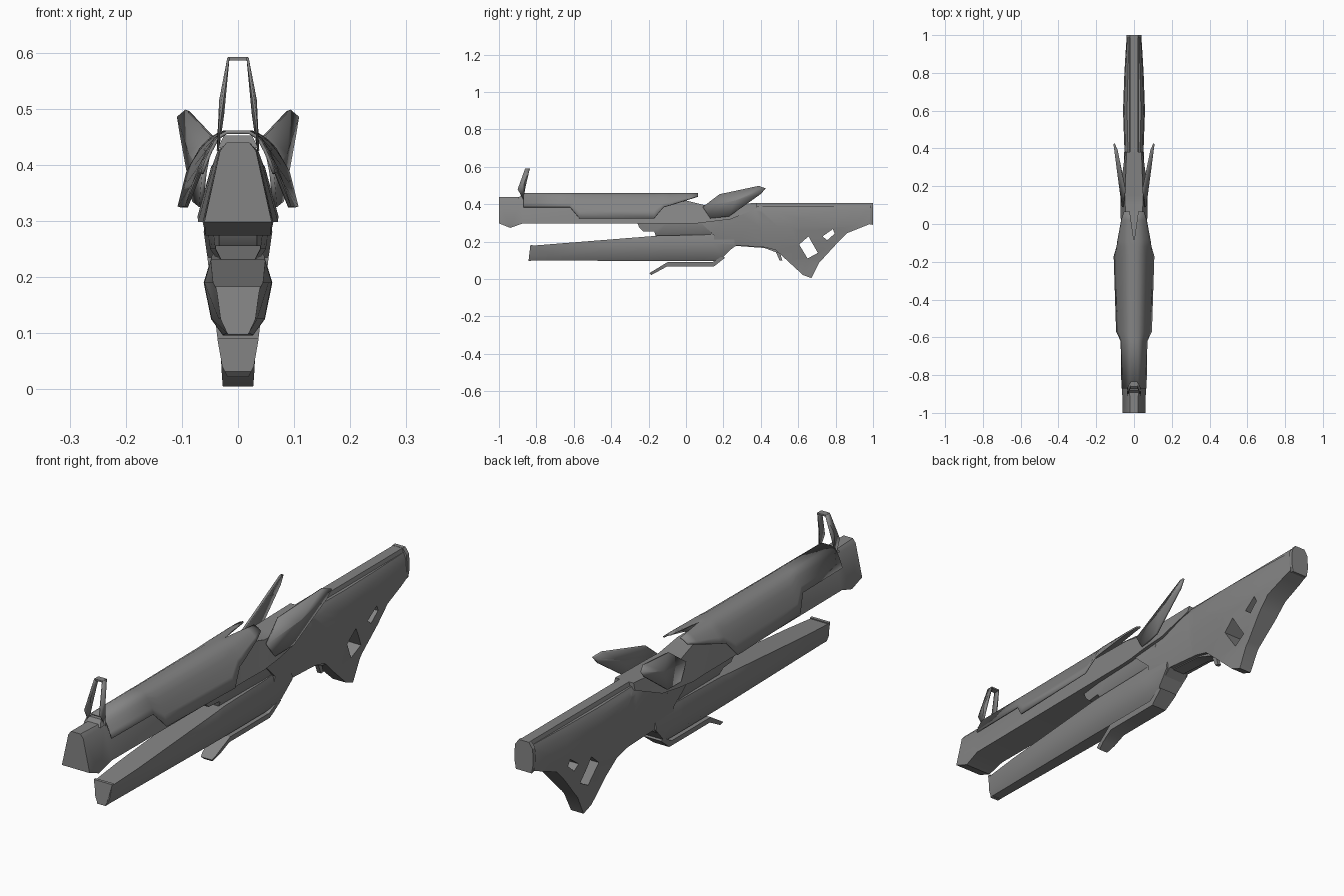
import bpy, bmesh
from mathutils import Vector

cube = bpy.data.objects.get("Cube")
if cube:
    bpy.data.objects.remove(cube)

grey = bpy.data.materials.new("gunmetal grey")
grey.use_nodes = True
COLOUR = (0.23, 0.23, 0.23, 1)
grey.diffuse_color = COLOUR
grey.node_tree.nodes["Principled BSDF"].inputs["Base Color"].default_value = COLOUR


def lerp(table, t):
    """Piecewise linear lookup in a sorted list of (position, value)."""
    if t <= table[0][0]:
        return table[0][1]
    for (a, u), (b, v) in zip(table, table[1:]):
        if t <= b:
            return u + (v - u) * (t - a) / (b - a)
    return table[-1][1]


def finish(name, bm, angle=0.5):
    bmesh.ops.recalc_face_normals(bm, faces=bm.faces)
    mesh = bpy.data.meshes.new(name)
    bm.to_mesh(mesh)
    bm.free()
    mesh.materials.append(grey)
    ob = bpy.data.objects.new(name, mesh)
    bpy.context.collection.objects.link(ob)
    bpy.ops.object.select_all(action='DESELECT')
    ob.select_set(True)
    bpy.context.view_layer.objects.active = ob
    bpy.ops.object.shade_smooth_by_angle(angle=angle)
    return ob


def slab(name, outline, by_z, by_y=((0, 1),), holes=()):
    """Side outline (y, z), with holes, widened to a half width of by_z(z) * by_y(y)."""
    bm = bmesh.new()
    for loop in (outline, *holes):
        vs = [bm.verts.new((-1, y, z)) for y, z in loop]
        for a, b in zip(vs, vs[1:] + vs[:1]):
            bm.edges.new((a, b))
    bmesh.ops.triangle_fill(bm, edges=bm.edges[:], use_beauty=True, normal=(1, 0, 0))
    ext = bmesh.ops.extrude_face_region(bm, geom=bm.faces[:])
    moved = [g for g in ext["geom"] if isinstance(g, bmesh.types.BMVert)]
    bmesh.ops.translate(bm, verts=moved, vec=(2, 0, 0))
    # Section cuts let the sides follow the width tables
    cuts = [((0, 0, z), (0, 0, 1)) for z, _ in by_z] + [((0, y, 0), (0, 1, 0)) for y, _ in by_y]
    for co, no in cuts:
        bmesh.ops.bisect_plane(bm, geom=bm.verts[:] + bm.edges[:] + bm.faces[:],
                               plane_co=co, plane_no=no, dist=1e-5)
    for v in bm.verts:
        v.co.x *= lerp(by_z, v.co.z) * lerp(by_y, v.co.y)
    return finish(name, bm)


def plate(name, points, thick):
    """Thin faceted plate on +x, mirrored to -x."""
    bm = bmesh.new()
    vs = [bm.verts.new(p) for p in points]
    mid = bm.verts.new(sum((Vector(p) for p in points), Vector()) / len(points) + Vector((0.006, 0, 0)))
    for a, b in zip(vs, vs[1:] + vs[:1]):
        bm.faces.new((a, b, mid))
    return thicken(finish(name, bm, 0.2), thick)


def thicken(ob, thick, offset=0):
    mirror = ob.modifiers.new("mirror", 'MIRROR')
    mirror.merge_threshold = 0.0005
    solid = ob.modifiers.new("thickness", 'SOLIDIFY')
    solid.thickness = thick
    solid.offset = offset
    return ob


# Upper barrel and muzzle
slab("upper_barrel",
     [(-1, .298), (-1, .44), (-.87, .437), (0, .42), (.1, .395), (.38, .407), (.38, .38),
      (.24, .32), (.06, .298), (-.87, .298), (-.94, .274)],
     [(.27, .056), (.298, .06), (.425, .032), (.44, .02)],
     [(-1, 1), (-.87, 1.05), (0, 1.15), (.15, 1.25), (.38, 1.1)])

# Barrel shroud: open shell with stepped lower edge and a notched tail
bm = bmesh.new()
rows = []
for y, notch, low, wide in [(-.87, 0, .385, .064), (-.62, 0, .385, .068), (-.57, 0, .325, .092),
                            (-.17, 0, .325, .105), (-.12, 0, .385, .09), (-.09, 0, .393, .086),
                            (.02, .016, .428, .066), (.065, .022, .442, .052)]:
    top = .458
    drop = top - low
    row = [(notch, top), (max(.02, notch + .004), top)]
    for t in (.1, .25, .45, .7, 1):
        row.append((.02 + (wide - .02) * t ** .55, top - drop * t))
    rows.append([bm.verts.new((x, y, z)) for x, z in row])
for r, s in zip(rows, rows[1:]):
    for i in range(len(r) - 1):
        bm.faces.new((r[i], s[i], s[i + 1], r[i + 1]))
thicken(finish("barrel_shroud", bm, 0.6), .006)

# Front sight: two leaning blades and a bridge
plate("front_sight_blades",
      [(.036, -.87, .425), (.032, -.9, .48), (.017, -.86, .591), (.017, -.835, .591), (.026, -.86, .49)], .004)
slab("front_sight_bridge", [(-.86, .586), (-.86, .592), (-.835, .592), (-.835, .586)], [(.5, .018)])
slab("front_sight_base", [(-.9, .43), (-.88, .452), (-.84, .452), (-.82, .43)],
     [(.43, .036), (.452, .025)])

# Swept side fins
plate("side_fins",
      [(.06, .09, .385), (.047, .18, .452), (.09, .39, .497), (.105, .425, .485),
       (.1, .4, .455), (.078, .23, .335), (.066, .13, .325)], .008)

# Lower barrel
slab("lower_barrel",
     [(-.84, .1), (-.83, .178), (-.15, .232), (.1, .237), (.26, .25), (.26, .18),
      (.2, .118), (.15, .096), (-.1, .096)],
     [(.095, .026), (.125, .047), (.19, .06), (.237, .046)],
     [(-.84, .66), (-.2, 1), (.1, 1.02), (.26, .9)])
slab("lower_muzzle_lip", [(-.842, .098), (-.832, .183), (-.82, .183), (-.828, .098)],
     [(.098, .018), (.13, .028), (.183, .04)])

# Bridge between the barrels
slab("barrel_link", [(-.26, .3), (-.25, .275), (-.23, .255), (-.17, .255), (-.16, .225), (.1, .225),
                     (.18, .26), (.2, .31), (-.1, .305)],
     [(.225, .03), (.25, .045), (.3, .052)], [(-.25, .7), (-.16, .9), (.1, 1.1)])

# Receiver, grip and skeleton stock
slab("stock",
     [(.08, .3), (.2, .325), (.28, .352), (.36, .392), (.99, .392), (.99, .297), (.86, .245),
      (.82, .205), (.71, .085), (.67, .005), (.625, .022), (.54, .1), (.48, .155),
      (.42, .17), (.27, .18), (.2, .13), (.15, .17), (.15, .235)],
     [(0, .029), (.1, .033), (.19, .05), (.28, .06), (.365, .054), (.392, .038)],
     [(.08, 1.03), (.4, .85), (.6, .97), (.8, .85), (1, .65)],
     holes=[[(.655, .228), (.705, .14), (.65, .11), (.605, .185)],
            [(.73, .228), (.785, .267), (.795, .243), (.755, .208)]])
slab("top_rail", [(.34, .38), (.38, .407), (1, .407), (1, .38)], [(.38, .028), (.407, .02)])
slab("butt_plate", [(.984, .293), (.984, .408), (1, .408), (1, .29)],
     [(.29, .034), (.33, .041), (.385, .038), (.408, .022)])

# Trigger and its guard
slab("trigger_guard", [(.26, .178), (.27, .19), (.43, .182), (.5, .15), (.49, .14), (.42, .166)], [(.17, .026)])
slab("trigger", [(.47, .16), (.5, .15), (.515, .1), (.5, .1), (.485, .135)], [(.1, .008)])

# Folded lever under the lower barrel
slab("under_lever",
     [(-.195, .032), (-.1, .09), (.14, .09), (.19, .12), (.21, .115), (.15, .068), (-.1, .068), (-.185, .022)],
     [(.02, .018), (.04, .028), (.085, .036), (.12, .04)])
